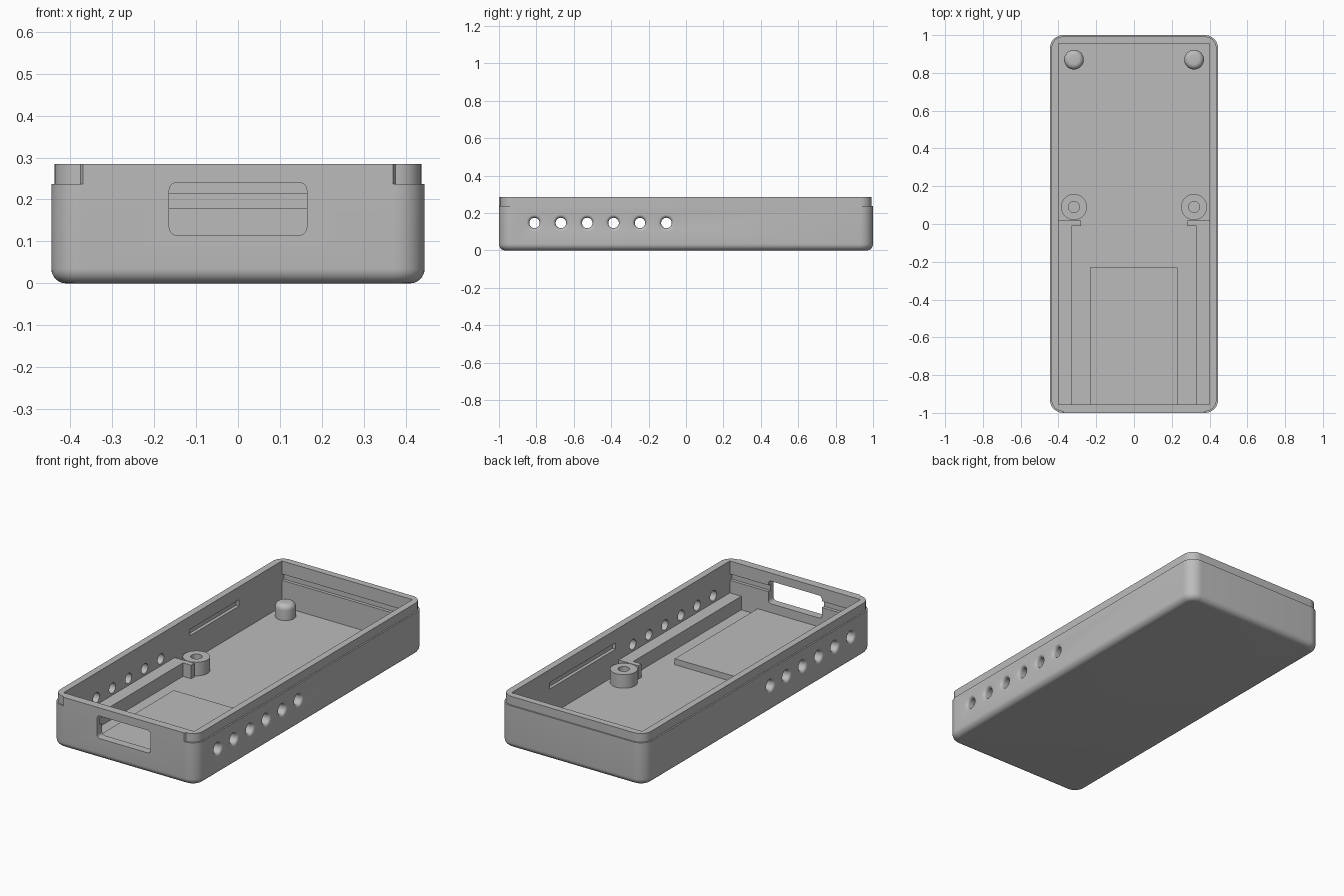
import bpy, bmesh, math
from mathutils import Matrix, Vector

if "Cube" in bpy.data.objects:
    bpy.data.objects.remove(bpy.data.objects["Cube"])

grey = bpy.data.materials.new("plain grey")
grey.use_nodes = True
grey.diffuse_color = (0.5, 0.5, 0.5, 1)
grey.node_tree.nodes["Principled BSDF"].inputs["Base Color"].default_value = (0.5, 0.5, 0.5, 1)

HX, HY, TOP, STEP = 0.445, 1.0, 0.285, 0.237   # outer half sizes, rim and step heights
IX, IY, FLOOR = 0.40, 0.955, 0.033             # cavity half sizes and floor height


def finish(bm, name):
    bmesh.ops.recalc_face_normals(bm, faces=bm.faces)
    mesh = bpy.data.meshes.new(name)
    bm.to_mesh(mesh)
    bm.free()
    mesh.materials.append(grey)
    obj = bpy.data.objects.new(name, mesh)
    bpy.context.collection.objects.link(obj)
    return obj


def loft(bm, rings):
    """Skin a stack of equal-length point rings and cap both ends."""
    rows = [[bm.verts.new(p) for p in ring] for ring in rings]
    n = len(rows[0])
    for a, b in zip(rows, rows[1:]):
        for i in range(n):
            j = (i + 1) % n
            bm.faces.new((a[i], a[j], b[j], b[i]))
    bm.faces.new(rows[0][::-1])
    bm.faces.new(rows[-1])


def box(name, x0, x1, y0, y1, z0, z1):
    bm = bmesh.new()
    size = Matrix.Diagonal((x1 - x0, y1 - y0, z1 - z0, 1))
    middle = Matrix.Translation(((x0 + x1) / 2, (y0 + y1) / 2, (z0 + z1) / 2))
    bmesh.ops.create_cube(bm, size=1, matrix=middle @ size)
    return finish(bm, name)


def lathe(name, x, y, profile, sides=40):
    """Upright turned part from (radius, height) points."""
    bm = bmesh.new()
    loft(bm, [[(x + r * math.cos(i * math.tau / sides), y + r * math.sin(i * math.tau / sides), z)
               for i in range(sides)] for r, z in profile])
    return finish(bm, name)


def cut(target, cutter):
    mod = target.modifiers.new("cut", "BOOLEAN")
    mod.operation, mod.solver, mod.object = "DIFFERENCE", "EXACT", cutter
    bpy.context.view_layer.update()
    baked = bpy.data.meshes.new_from_object(target.evaluated_get(bpy.context.evaluated_depsgraph_get()))
    target.modifiers.clear()
    target.data = baked
    bpy.data.objects.remove(cutter)


def smooth(obj):
    bpy.ops.object.select_all(action="DESELECT")
    obj.select_set(True)
    bpy.context.view_layer.objects.active = obj
    bpy.ops.object.shade_smooth_by_angle(angle=math.radians(30))


def outline(inset, z, front_y):
    """Rounded rectangle with two extra points bounding the front tab."""
    pts, radius, steps = [], 0.07, 10
    for k, (sx, sy) in enumerate([(1, 1), (-1, 1), (-1, -1), (1, -1)]):
        for i in range(steps + 1):
            a = (k + i / steps) * math.pi / 2
            pts.append((sx * (HX - radius) + (radius - inset) * math.cos(a),
                        sy * (HY - radius) + (radius - inset) * math.sin(a), z))
        if k == 2:
            pts += [(-0.37, front_y, z), (0.37, front_y, z)]
    return pts


# Tray body: filleted base, straight wall, stepped lip with a flush front tab
bm = bmesh.new()
fillet, rings = 0.035, []
for i in range(9):
    a = i / 8 * math.pi / 2
    inset = fillet * (1 - math.sin(a))
    rings.append(outline(inset, fillet * (1 - math.cos(a)), inset - HY))
rings += [outline(0, STEP, -HY), outline(0.008, STEP, -HY), outline(0.008, TOP, -HY)]
loft(bm, rings)
bmesh.ops.remove_doubles(bm, verts=bm.verts, dist=1e-5)
tray = finish(bm, "tray_body")

# Cavity and interior latch grooves
cut(tray, box("cavity_cutter", -IX, IX, -IY, IY, FLOOR, 0.5))
G0, G1, DEPTH = 0.178, 0.213, 0.018
for s in (-1, 1):
    y = sorted((s * (IY - 0.05), s * (IY + DEPTH)))
    cut(tray, box("end_groove_cutter", -IX + 0.001, IX - 0.001, *y, G0, G1))
for s, y0, y1 in ((-1, 0.15, 0.58), (1, 0.045, 0.625)):
    x = sorted((s * (IX - 0.05), s * (IX + DEPTH)))
    cut(tray, box("side_slot_cutter", *x, y0, y1, G0, G1))

# Rounded port opening in the front wall
port = box("port_cutter", -0.164, 0.164, -1.1, -0.9, 0.115, 0.24)
bm = bmesh.new()
bm.from_mesh(port.data)
edges = [e for e in bm.edges if abs((e.verts[0].co - e.verts[1].co).y) > 0.1]
bmesh.ops.bevel(bm, geom=edges, offset=0.018, segments=5, profile=0.5, affect="EDGES")
bm.to_mesh(port.data)
bm.free()
cut(tray, port)

# Vent holes through both side walls, flared outwards
bm = bmesh.new()
flare = [(0.46, 0.045)]
for i in range(6, -1, -1):
    a = i / 6 * math.pi / 2
    flare.append((HX - 0.017 + 0.017 * math.sin(a), 0.045 - 0.017 * math.cos(a)))
flare += [(-x, r) for x, r in reversed(flare)]
for n in range(6):
    y = -0.81 + 0.141 * n
    loft(bm, [[(x, y + r * math.cos(i * math.tau / 32), 0.147 + r * math.sin(i * math.tau / 32))
               for i in range(32)] for x, r in flare])
cut(tray, finish(bm, "vent_cutter"))
smooth(tray)

# Raised pad on the floor behind the port
box("floor_pad", -0.233, 0.23, -IY, -0.23, FLOOR - 0.01, 0.066)

LEDGE = 0.108
for s, side in ((-1, "right"), (1, "left")):
    # Side ledge with its hooked end
    bm = bmesh.new()
    plan = [(IX, -IY), (0.33, -IY), (0.33, -0.01), (0.28, -0.01), (0.28, 0.018), (IX, 0.018)]
    loft(bm, [[(s * x, y, z) for x, y in plan] for z in (FLOOR - 0.01, LEDGE)])
    finish(bm, side + "_ledge")

    # Screw post with a blind hole
    post = lathe(side + "_screw_post", s * 0.318, 0.09, [(0.069, FLOOR - 0.01), (0.069, LEDGE)])
    cut(post, lathe("screw_hole_cutter", s * 0.318, 0.09, [(0.029, FLOOR + 0.005), (0.029, 0.2)]))
    smooth(post)

    # Locating peg with a rounded top
    arc = [math.pi / 12 * i for i in range(7)]
    profile = [(0.052, FLOOR - 0.01)]
    profile += [(0.024 + 0.028 * math.cos(a), 0.088 + 0.028 * math.sin(a)) for a in arc]
    smooth(lathe(side + "_locating_peg", s * 0.318, 0.87, profile))
